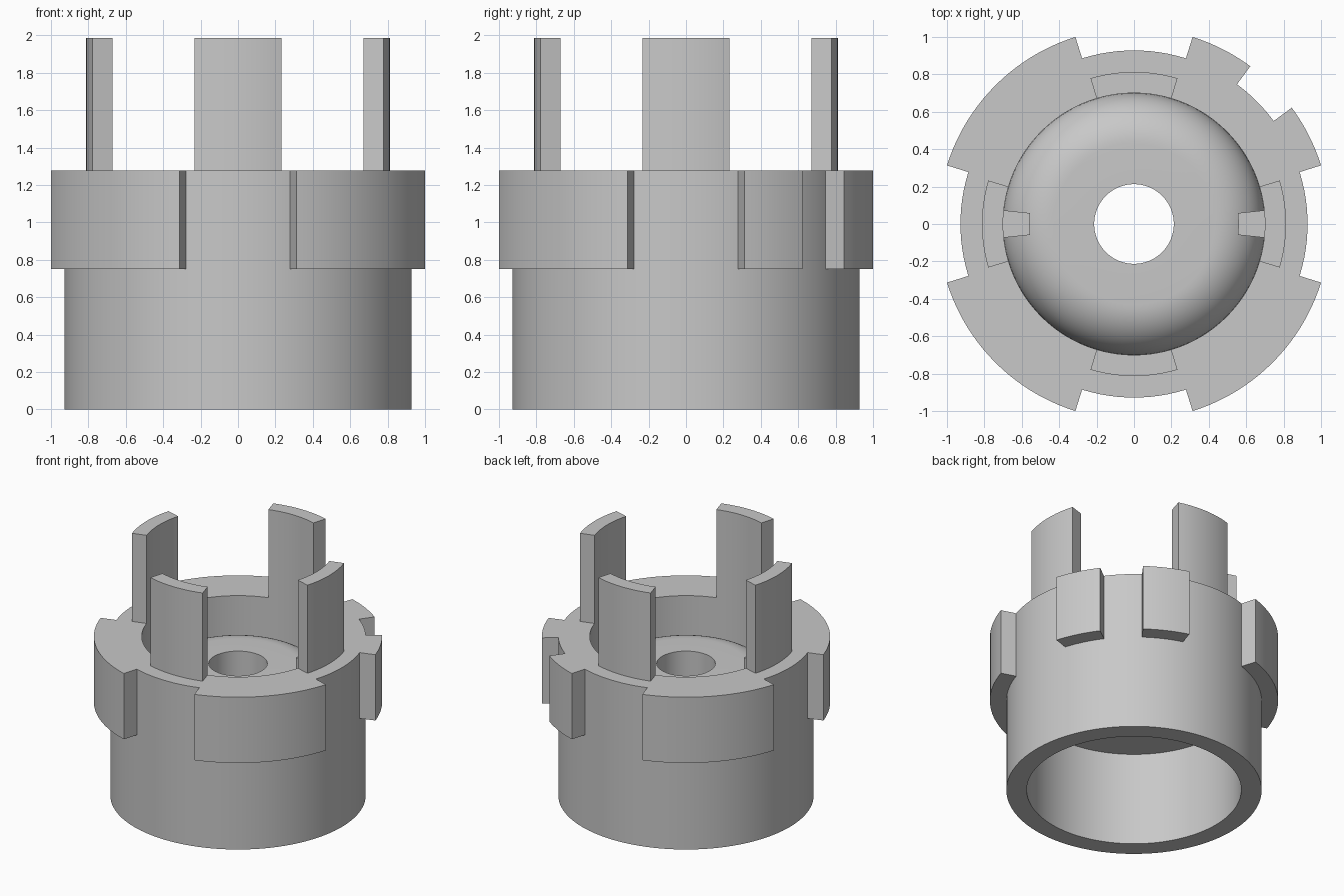
import bpy, bmesh, math

if "Cube" in bpy.data.objects:
    bpy.data.objects.remove(bpy.data.objects["Cube"])

SEG = 128
grey = bpy.data.materials.new("plain grey")
grey.diffuse_color = (0.58, 0.58, 0.58, 1)
grey.use_nodes = True
grey.node_tree.nodes["Principled BSDF"].inputs["Base Color"].default_value = grey.diffuse_color


def finish(bm, name):
    bmesh.ops.recalc_face_normals(bm, faces=bm.faces)
    me = bpy.data.meshes.new(name)
    bm.to_mesh(me)
    bm.free()
    me.materials.append(grey)
    ob = bpy.data.objects.new(name, me)
    bpy.context.collection.objects.link(ob)
    bpy.ops.object.select_all(action='DESELECT')
    ob.select_set(True)
    bpy.context.view_layer.objects.active = ob
    bpy.ops.object.shade_smooth_by_angle(angle=math.radians(30))
    return ob


def lathe(name, profile):
    """Revolve a closed (radius, z) loop around the z axis."""
    bm = bmesh.new()
    rings = []
    for i in range(SEG):
        a = 2 * math.pi * i / SEG
        rings.append([bm.verts.new((r * math.cos(a), r * math.sin(a), z)) for r, z in profile])
    n = len(profile)
    for i in range(SEG):
        p, q = rings[i], rings[(i + 1) % SEG]
        for j in range(n):
            k = (j + 1) % n
            bm.faces.new((p[j], q[j], q[k], p[k]))
    return finish(bm, name)


def sector(name, r0, r1, z0, z1, start, end):
    """Curved block between two radii, two heights and two angles in degrees."""
    bm = bmesh.new()
    steps = max(2, round((end - start) / 2.8))
    rows = []
    for i in range(steps + 1):
        a = math.radians(start + (end - start) * i / steps)
        c, s = math.cos(a), math.sin(a)
        rows.append([bm.verts.new((r * c, r * s, z))
                     for r, z in ((r0, z0), (r1, z0), (r1, z1), (r0, z1))])
    for p, q in zip(rows, rows[1:]):
        for j in range(4):
            k = (j + 1) % 4
            bm.faces.new((p[j], q[j], q[k], p[k]))
    bm.faces.new(rows[0])
    bm.faces.new(rows[-1])
    return finish(bm, name)


# Hollow body: open cavity below, rounded floor with a centre hole above
R = 0.27
fillet = [(0.43 + R * math.cos(math.radians(a)), 0.79 + R * math.sin(math.radians(a)))
          for a in range(0, 91, 6)]
lathe("body", [(0.78, 0), (0.928, 0), (0.928, 1.278), (0.70, 1.278)] + fillet
      + [(0.213, 1.06), (0.213, 0.75), (0.78, 0.75)])

# Outer lugs: three wide ones, the fourth split by a notch
for start, end in ((107.4, 162.6), (197.4, 252.6), (287.4, 342.6), (17.4, 36.4), (53.6, 72.6)):
    sector("outer_lug", 0.92, 1.048, 0.75, 1.278, start, end)

# Upright prongs on the rim
for a in (0, 90, 180, 270):
    sector("prong", 0.70, 0.813, 1.27, 1.985, a - 16.6, a + 16.6)

# Small keys inside the bore
for a in (0, 180):
    sector("inner_key", 0.558, 0.705, 0.78, 1.278, a - 6, a + 6)
